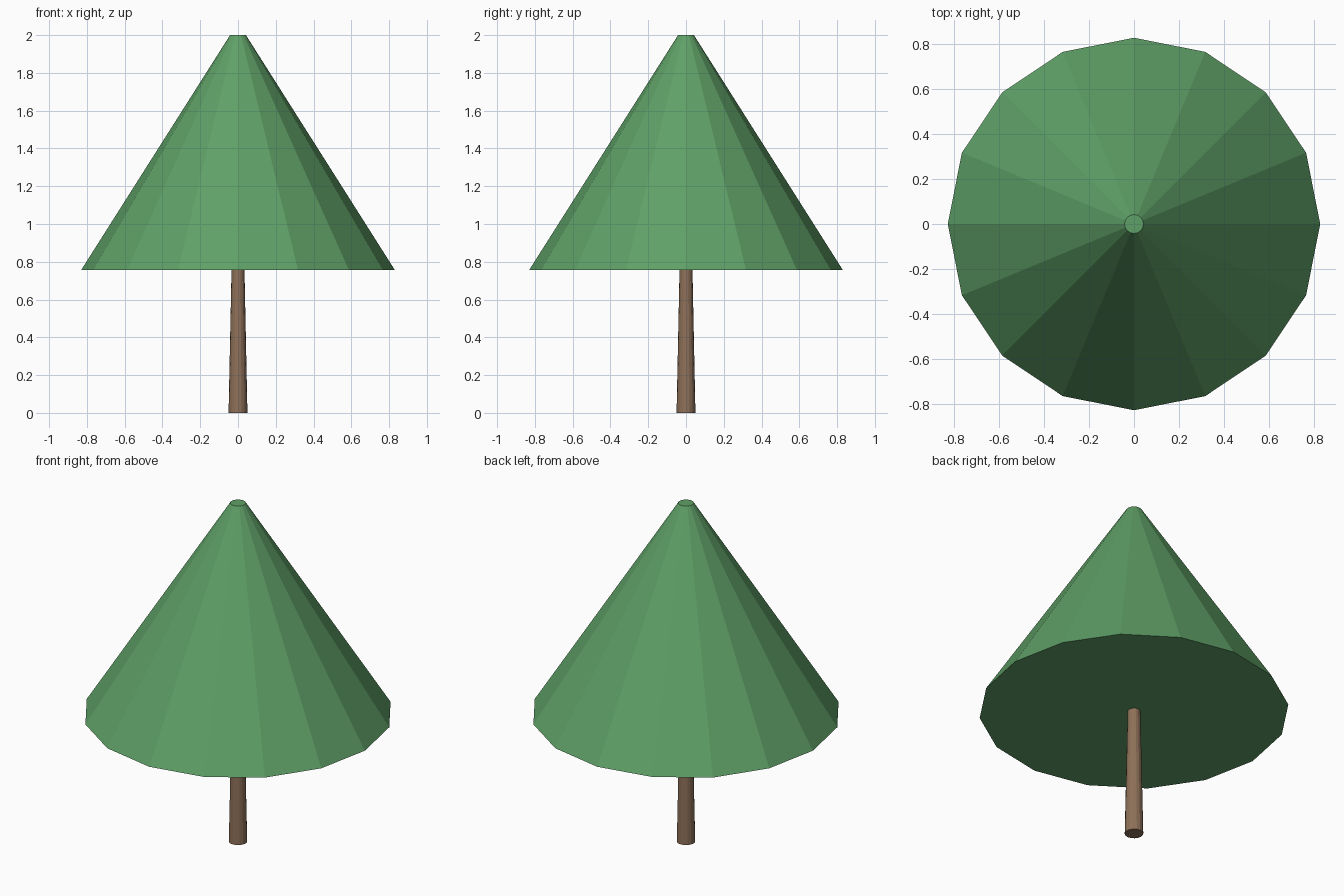
import bpy

if "Cube" in bpy.data.objects:
    bpy.data.objects.remove(bpy.data.objects["Cube"])


def material(name, color):
    mat = bpy.data.materials.new(name)
    mat.diffuse_color = (*color, 1.0)
    mat.use_nodes = True
    mat.node_tree.nodes["Principled BSDF"].inputs["Base Color"].default_value = mat.diffuse_color
    return mat


def tapered_cylinder(name, sides, r_bottom, r_top, z0, z1, mat):
    bpy.ops.mesh.primitive_cone_add(vertices=sides, radius1=r_bottom, radius2=r_top,
                                    depth=z1 - z0, location=(0, 0, (z0 + z1) / 2))
    obj = bpy.context.object
    obj.name = name
    obj.data.materials.append(mat)
    return obj


leaf_green = material("leaf_green", (0.114, 0.352, 0.136))
bark_brown = material("bark_brown", (0.27, 0.165, 0.1))

# Slim trunk, narrowing upward to the underside of the foliage
tapered_cylinder("trunk", 16, 0.05, 0.034, 0.0, 0.77, bark_brown)

# Faceted foliage cone with a small flat tip
tapered_cylinder("foliage", 16, 0.83, 0.042, 0.757, 2.0, leaf_green)
